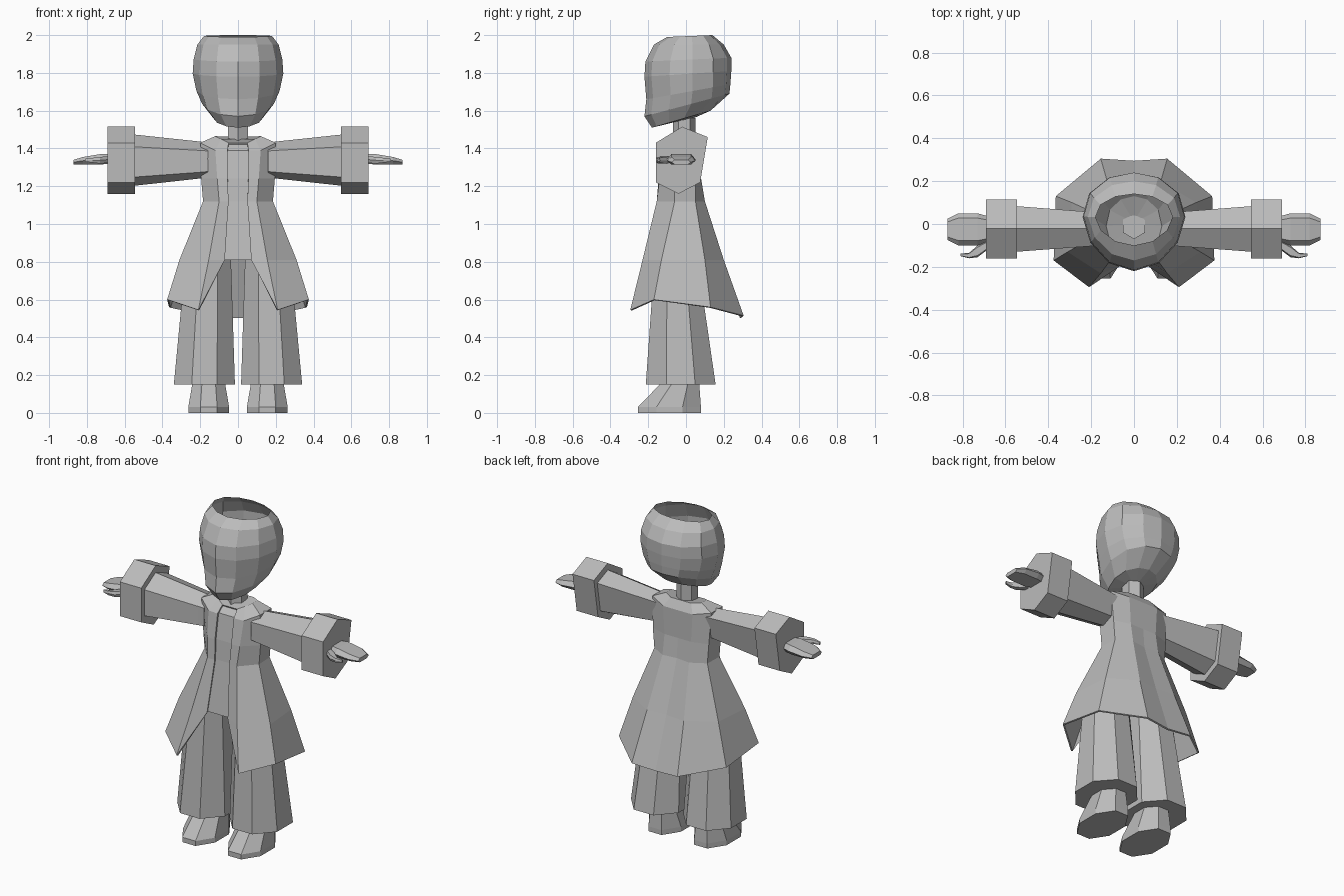
import bpy, bmesh, math
from mathutils import Vector

cube = bpy.data.objects.get("Cube")
if cube:
    bpy.data.objects.remove(cube)

GREY = 0.5
grey = bpy.data.materials.new("plain grey")
grey.use_nodes = True
grey.diffuse_color = (GREY, GREY, GREY, 1)
grey.node_tree.nodes["Principled BSDF"].inputs["Base Color"].default_value = (GREY, GREY, GREY, 1)


def loft(name, rings, side=1, closed=True, cap_start=True, cap_end=True):
    """Skin a list of equal-length point rings; side=-1 flips the part across x."""
    bm = bmesh.new()
    rows = [[bm.verts.new((side * p[0], p[1], p[2])) for p in ring] for ring in rings]
    count = len(rows[0])
    for low, high in zip(rows, rows[1:]):
        for i in range(count if closed else count - 1):
            j = (i + 1) % count
            bm.faces.new((low[i], low[j], high[j], high[i]))
    if cap_start:
        bm.faces.new(rows[0])
    if cap_end:
        bm.faces.new(rows[-1])
    bmesh.ops.recalc_face_normals(bm, faces=bm.faces)
    mesh = bpy.data.meshes.new(name)
    bm.to_mesh(mesh)
    bm.free()
    mesh.materials.append(grey)
    obj = bpy.data.objects.new(name, mesh)
    bpy.context.collection.objects.link(obj)
    return obj


def pair(name, rings, **options):
    """Make the left and the right copy of a part."""
    for label, side in (("left", 1), ("right", -1)):
        loft(f"{label}_{name}", rings, side, **options)


def oval(sides, cx, cy, z, rx, ry, turn=0.5):
    step = math.tau / sides
    return [Vector((cx + rx * math.cos(step * (i + turn)),
                    cy + ry * math.sin(step * (i + turn)), z)) for i in range(sides)]


def both_halves(half):
    """Complete a ring whose first and last points lie on the centre line."""
    return half + [(-x, y, z) for x, y, z in reversed(half[1:-1])]


# Head: pointed face, open crown, underside slanting from nape to chin
HEAD_SHAPE = [(0, -1), (.48, -.84), (.85, -.42), (1, .1), (.87, .58), (.48, .9), (0, 1)]


def head_ring(width, front, back, z_front, z_back):
    mid, half = (front + back) / 2, (back - front) / 2
    slope = (z_back - z_front) / 2
    return both_halves([(width * u, mid + half * v, z_front + slope * (v + 1))
                        for u, v in HEAD_SHAPE])


head = [head_ring(*r) for r in (
    (.03, -.06, .04, 1.54, 1.56),
    (.13, -.18, .13, 1.51, 1.60),
    (.19, -.22, .23, 1.57, 1.69),
    (.22, -.21, .235, 1.66, 1.74),
    (.24, -.22, .24, 1.78, 1.81),
    (.235, -.215, .24, 1.86, 1.88),
    (.215, -.17, .20, 1.95, 1.95),
    (.18, -.10, .14, 1.99, 2))]
loft("head", head, cap_start=True, cap_end=False)

# Neck
loft("neck", [oval(6, 0, -.01, z, .06, .06) for z in (1.40, 1.56)])

# Coat: right-to-left strip round the back, open along the front
COAT = [
    [(.05, -.08, 1.43), (.09, -.06, 1.45), (.12, -.03, 1.465),
     (.12, .02, 1.465), (.07, .05, 1.46), (0, .05, 1.46)],
    [(.055, -.12, 1.39), (.12, -.115, 1.39), (.2, -.07, 1.43),
     (.2, .04, 1.43), (.1, .08, 1.41), (0, .08, 1.41)],
    [(.055, -.145, 1.24), (.11, -.14, 1.24), (.195, -.06, 1.24),
     (.19, .05, 1.24), (.09, .08, 1.24), (0, .08, 1.24)],
    [(.05, -.155, 1.12), (.1, -.155, 1.12), (.185, -.06, 1.12),
     (.18, .05, 1.12), (.09, .1, 1.12), (0, .09, 1.12)],
    [(.07, -.2, .81), (.155, -.23, .81), (.31, -.13, .81),
     (.29, .1, .81), (.125, .2, .81), (0, .19, .81)],
    [(.07, -.2, .81), (.21, -.295, .545), (.375, -.17, .6),
     (.365, .13, .56), (.155, .305, .515), (0, .295, .505)],
]
coat = loft("coat", [row + [(-x, y, z) for x, y, z in reversed(row[:-1])] for row in COAT],
            closed=False, cap_end=False)
bm = bmesh.new()
bm.from_mesh(coat.data)
bmesh.ops.remove_doubles(bm, verts=bm.verts, dist=.001)
bmesh.ops.recalc_face_normals(bm, faces=bm.faces)
bm.to_mesh(coat.data)
bm.free()
cloth = coat.modifiers.new("cloth thickness", "SOLIDIFY")
cloth.thickness = .01

# Recessed front panel between the coat edges
loft("front_panel", [[(s * (row[0][0] + .005), row[0][1] + .012, row[0][2]) for s in (-1, 1)]
                     for row in COAT[:-1]], closed=False, cap_start=False, cap_end=False)

# Sleeves and cuffs share one six-sided section
SECTION = [(-.02, 1.515), (.115, 1.46), (.075, 1.22), (-.04, 1.16), (-.16, 1.22), (-.16, 1.43)]


def arm_ring(x, size_y, size_z):
    return [(x, -.025 + (y + .025) * size_y, 1.34 + (z - 1.34) * size_z) for y, z in SECTION]


pair("sleeve", [arm_ring(.16, .56, .52), arm_ring(.2, .58, .55), arm_ring(.56, .78, .77)])
pair("cuff", [arm_ring(.545, 1, 1), arm_ring(.69, 1, 1)])

# Hands: flat tapering palms with a small thumb in front
def hand_ring(x, front, back, low, high):
    inset = (back - front) * .15
    mid = (low + high) / 2
    return [(x, front, mid), (x, front + inset, high), (x, back - inset, high),
            (x, back, mid), (x, back - inset, low), (x, front + inset, low)]


pair("hand", [hand_ring(*r) for r in (
    (.66, -.08, .03, 1.32, 1.37), (.73, -.1, .05, 1.315, 1.37),
    (.82, -.1, .05, 1.315, 1.355), (.87, -.075, .025, 1.315, 1.34))])
pair("thumb", [hand_ring(*r) for r in (
    (.67, -.11, -.07, 1.325, 1.36), (.73, -.155, -.1, 1.32, 1.355),
    (.77, -.16, -.135, 1.325, 1.35), (.81, -.15, -.138, 1.33, 1.345))])

# Trouser legs, flared towards the ankle
pair("trouser_leg", [oval(8, .178, -.028, .15, .175, .2), oval(8, .155, -.055, .88, .125, .115)])

# Shoes: low rounded toe, sloping up to the ankle
pair("shoe", [oval(8, .155, -.088, 0, .117, .181), oval(8, .155, -.088, .03, .117, .181),
              oval(8, .155, -.03, .16, .093, .108)])
